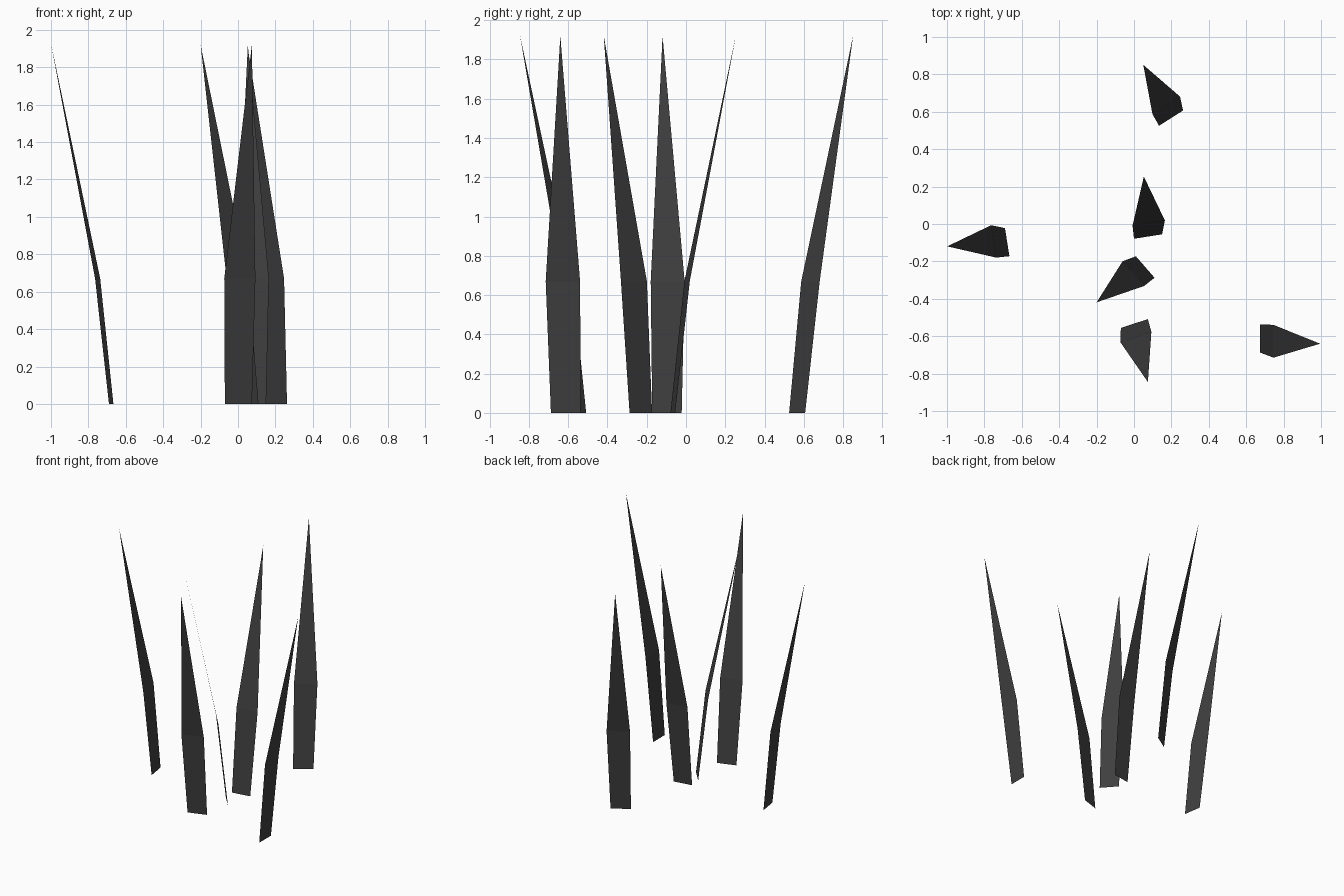
import bpy
import math

cube = bpy.data.objects.get("Cube")
if cube:
    bpy.data.objects.remove(cube, do_unlink=True)

# Single dark colour
dark = bpy.data.materials.new("dark_grey")
dark.use_nodes = True
colour = (0.05, 0.05, 0.05, 1)
dark.diffuse_color = colour
bsdf = dark.node_tree.nodes["Principled BSDF"]
bsdf.inputs["Base Color"].default_value = colour
bsdf.inputs["Roughness"].default_value = 0.9

# One flat blade leaning towards +x: a lower strip and a pointed upper part
# rows: lean, sideways drift, height, half width
base, bend, tip = (0, 0, 0, 0.076), (0.071, -0.015, 0.67, 0.0875), (0.32, -0.028, 1.92, 0)
verts = [(x, y + side * w, z) for x, y, z, w in (base, bend) for side in (-1, 1)]
verts.append(tip[:3])
blade = bpy.data.meshes.new("grass_blade")
blade.from_pydata(verts, [], [(0, 1, 3, 2), (2, 3, 4)])
blade.materials.append(dark)

# Scattered copies: x, y, direction of lean in degrees
tuft = {
    "right_blade": (-0.678, -0.097, 189),
    "left_blade": (0.675, -0.612, 0),
    "back_blade": (0.198, 0.566, 122.5),
    "middle_blade": (0.075, -0.067, 99),
    "inner_front_blade": (0.06, -0.23, 221),
    "front_blade": (0.002, -0.532, -72),
}
for name, (x, y, angle) in tuft.items():
    obj = bpy.data.objects.new(name, blade)
    obj.location = (x, y, 0)
    obj.rotation_euler.z = math.radians(angle)
    bpy.context.collection.objects.link(obj)
